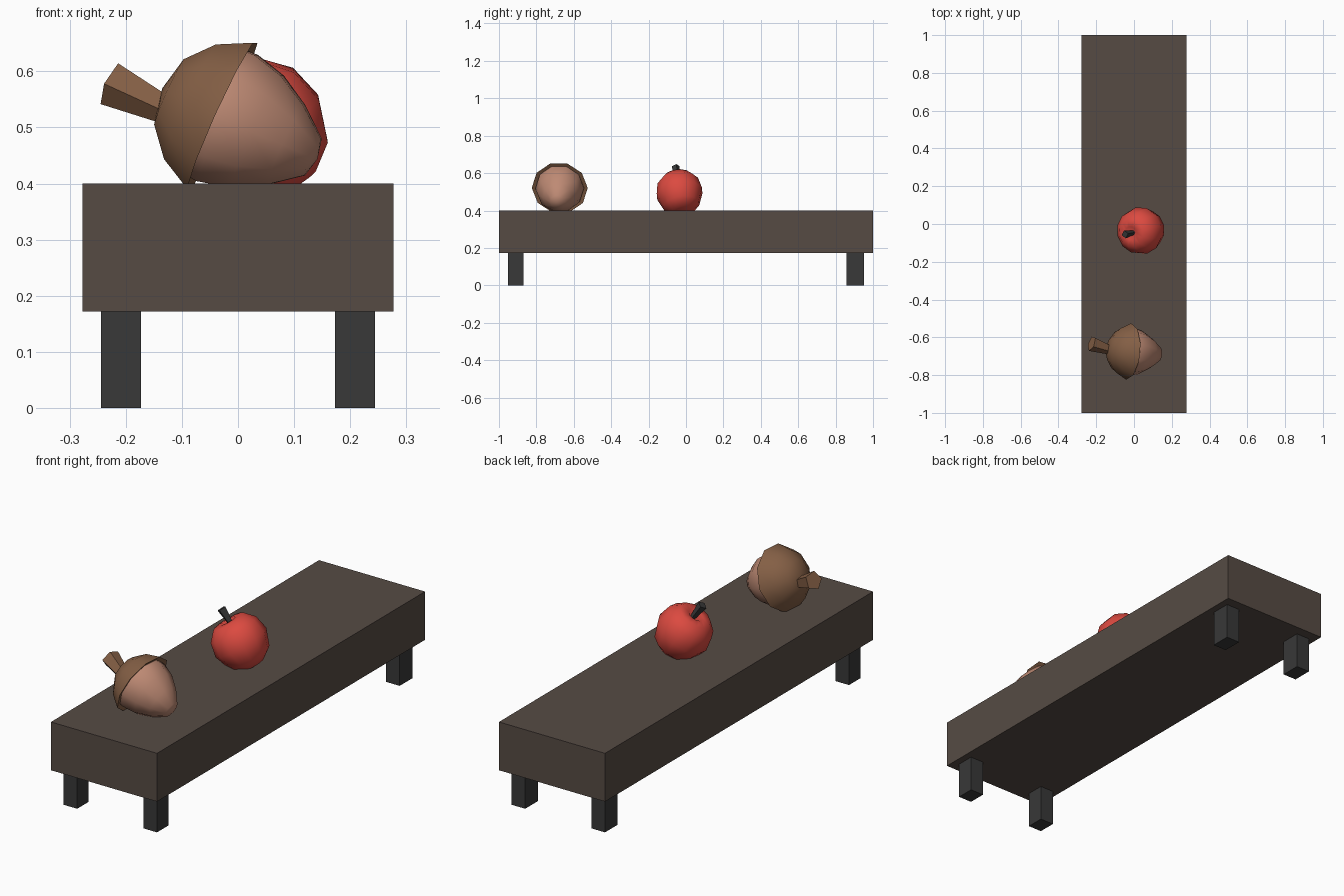
import bpy, bmesh, math
from mathutils import Vector

if "Cube" in bpy.data.objects:
    bpy.data.objects.remove(bpy.data.objects["Cube"])


def material(name, r, g, b):
    """Flat colour given as 0-255 display values."""
    lin = [((c / 255 + 0.055) / 1.055) ** 2.4 for c in (r, g, b)]
    m = bpy.data.materials.new(name)
    m.diffuse_color = (*lin, 1)
    m.use_nodes = True
    m.node_tree.nodes["Principled BSDF"].inputs["Base Color"].default_value = m.diffuse_color
    return m


WOOD = material("dark_wood", 86, 75, 68)
LEG = material("charcoal", 56, 56, 56)
RED = material("apple_red", 220, 74, 64)
CAP = material("cap_brown", 132, 95, 69)
NUT = material("nut_tan", 190, 138, 116)


def add_object(name, bm, mat, smooth_angle=None):
    bmesh.ops.recalc_face_normals(bm, faces=bm.faces[:])
    me = bpy.data.meshes.new(name)
    bm.to_mesh(me)
    bm.free()
    me.materials.append(mat)
    if smooth_angle:
        me.shade_smooth()
        me.set_sharp_from_angle(angle=math.radians(smooth_angle))
    ob = bpy.data.objects.new(name, me)
    bpy.context.collection.objects.link(ob)
    return ob


def box(name, lo, hi, mat):
    bm = bmesh.new()
    bmesh.ops.create_cube(bm, size=1)
    lo, hi = Vector(lo), Vector(hi)
    bmesh.ops.scale(bm, vec=hi - lo, verts=bm.verts)
    bmesh.ops.translate(bm, vec=(lo + hi) / 2, verts=bm.verts)
    return add_object(name, bm, mat)


def lathe(name, profile, sides, origin, axis, mat, smooth_angle=None):
    """Revolve (radius, height) points about an axis; open ends are capped."""
    bm = bmesh.new()
    rings = []
    for r, h in profile:
        n = 1 if r == 0 else sides
        rings.append([bm.verts.new((r * math.cos(math.tau * i / sides),
                                    r * math.sin(math.tau * i / sides), h))
                      for i in range(n)])
    for a, b in zip(rings, rings[1:]):
        for i in range(sides):
            j = (i + 1) % sides
            quad = [a[i % len(a)], a[j % len(a)], b[j % len(b)], b[i % len(b)]]
            bm.faces.new(list(dict.fromkeys(quad)))
    for ring in (rings[0], rings[-1]):
        if len(ring) > 1:
            bm.faces.new(ring)
    ob = add_object(name, bm, mat, smooth_angle)
    ob.location = origin
    ob.rotation_mode = 'QUATERNION'
    ob.rotation_quaternion = Vector(axis).to_track_quat('Z', 'Y')
    return ob


def stem(name, start, end, r0, r1, sides, mat):
    start, end = Vector(start), Vector(end)
    d = end - start
    return lathe(name, [(r0, 0), (r1, d.length)], sides, start, d, mat)


# Bench slab and four legs
box("bench_top", (-0.277, -1, 0.172), (0.277, 1, 0.4), WOOD)
for sx in (-1, 1):
    for y0, y1, end in ((-0.953, -0.868, "front"), (0.858, 0.953, "back")):
        xs = sorted((sx * 0.173, sx * 0.244))
        side = "left" if sx < 0 else "right"
        box(f"{end}_{side}_leg", (xs[0], y0, 0), (xs[1], y1, 0.172), LEG)

# Apple lying tilted, with a dimple under its stem
lathe("apple", [(0, -0.105), (0.05, -0.115), (0.098, -0.08), (0.126, -0.005),
                (0.113, 0.06), (0.075, 0.102), (0.035, 0.105), (0, 0.075)],
      12, (0.037, -0.035, 0.495), (-0.52, -0.13, 0.84), RED, 70)
stem("apple_stem", (0.0, -0.045, 0.565), (-0.048, -0.055, 0.636),
     0.011, 0.022, 4, LEG)

# Acorn on its side: nut, overhanging cup with a rim, and flared stem
centre, axis = (-0.028, -0.675, 0.521), Vector((0.9, -0.08, -0.41))
lathe("acorn_nut", [(0.128, -0.02), (0.13, 0.01), (0.115, 0.068),
                    (0.082, 0.125), (0.038, 0.178), (0, 0.187)],
      10, centre, axis, NUT, 60)
lathe("acorn_cap", [(0.122, 0.008), (0.15, 0), (0.118, 0.06),
                    (0.067, 0.103), (0, 0.118)],
      10, centre, -axis, CAP, 60)
stem("acorn_stem", (-0.115, -0.67, 0.525), (-0.225, -0.632, 0.578),
     0.024, 0.042, 5, CAP)
